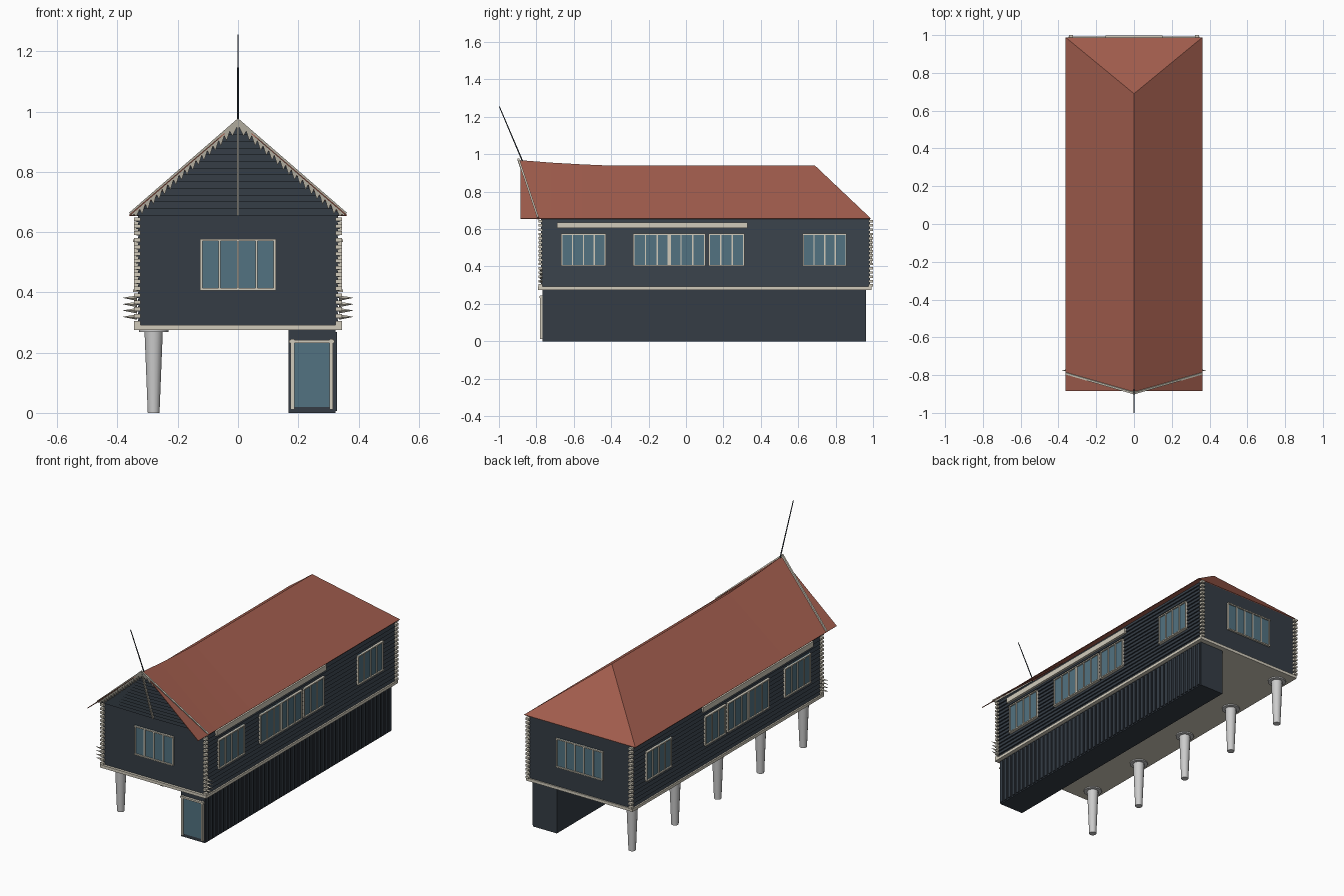
import bpy, bmesh
from mathutils import Vector, Matrix

if "Cube" in bpy.data.objects:
    bpy.data.objects.remove(bpy.data.objects["Cube"])


def mat(name, r, g, b):
    m = bpy.data.materials.new(name)
    m.diffuse_color = (r, g, b, 1)
    m.use_nodes = True
    m.node_tree.nodes["Principled BSDF"].inputs["Base Color"].default_value = m.diffuse_color
    return m


DARK = mat("dark_timber", 0.035, 0.046, 0.06)
ROOF = mat("roof_tile", 0.36, 0.11, 0.075)
CREAM = mat("cream_trim", 0.64, 0.6, 0.5)
GLASS = mat("window_glass", 0.085, 0.17, 0.22)


def finish(name, bm, material=None):
    bmesh.ops.recalc_face_normals(bm, faces=bm.faces)
    me = bpy.data.meshes.new(name)
    bm.to_mesh(me)
    bm.free()
    ob = bpy.data.objects.new(name, me)
    bpy.context.collection.objects.link(ob)
    if material:
        me.materials.append(material)
    return ob


def add_box(bm, x0, x1, y0, y1, z0, z1):
    m = Matrix.Translation(((x0 + x1) / 2, (y0 + y1) / 2, (z0 + z1) / 2))
    m = m @ Matrix.Diagonal((abs(x1 - x0), abs(y1 - y0), abs(z1 - z0), 1))
    bmesh.ops.create_cube(bm, size=1, matrix=m)


def boxes(name, items, material=None):
    bm = bmesh.new()
    for b in items:
        add_box(bm, *b)
    return finish(name, bm, material)


def add_prism(bm, pts, offset):
    """Polygon extruded by an offset vector."""
    a = [bm.verts.new(p) for p in pts]
    b = [bm.verts.new(Vector(p) + Vector(offset)) for p in pts]
    bm.faces.new(a)
    bm.faces.new(b[::-1])
    for i in range(len(a)):
        j = (i + 1) % len(a)
        bm.faces.new((a[i], b[i], b[j], a[j]))


def add_rod(bm, p, q, r1, r2, n):
    p, q = Vector(p), Vector(q)
    rot = (q - p).to_track_quat('Z', 'Y').to_matrix().to_4x4()
    bmesh.ops.create_cone(bm, cap_ends=True, segments=n, radius1=r1, radius2=r2,
                          depth=(q - p).length, matrix=Matrix.Translation((p + q) / 2) @ rot)


# upper storey: clapboard profile on both sides, run front to back
Y0, Y1, Z0, Z1, N = -0.775, 0.985, 0.29, 0.657, 16
step = (Z1 - Z0) / N
right = []
for i in range(N):
    right += [(0.338, Z0 + i * step), (0.330, Z0 + (i + 1) * step)]
outline = right + [(-x, z) for x, z in reversed(right)]
bm = bmesh.new()
add_prism(bm, [(x, Y0, z) for x, z in outline], (0, Y1 - Y0, 0))
finish("upper_walls", bm, DARK)

# floor slab
boxes("floor_slab", [(-0.346, 0.346, -0.79, 0.992, 0.275, 0.292)], CREAM)

# notched corner trim
teeth = []
for sx in (-1, 1):
    for y0, y1 in ((-0.788, -0.766), (0.976, 1.0)):
        for i in range(N):
            z = Z0 + (i + 0.1) * step
            teeth.append((sx * 0.324, sx * 0.345, y0, y1, z, z + step * 0.55))
boxes("corner_trim", teeth, CREAM)

# pointed spikes low on the front corners
bm = bmesh.new()
for sx in (-1, 1):
    for i in range(4):
        z = 0.318 + i * 0.021
        add_rod(bm, (sx * 0.335, -0.775, z), (sx * 0.382, -0.775, z + 0.001), 0.009, 0.0005, 4)
finish("corner_spikes", bm, CREAM)


# windows: bars and panes laid out on a side wall (x) or end wall (y)
def window(name, axis, face, out, u0, u1, z0, z1, panes, thick=()):
    def place(a, b, c, d, lo, hi):
        n0, n1 = face + out * lo, face + out * hi
        return (n0, n1, a, b, c, d) if axis == 'x' else (a, b, n0, n1, c, d)
    bars = [place(u0 - 0.004, u1 + 0.004, z, z + 0.007, -0.01, 0.012) for z in (z0, z1 - 0.007)]
    for i in range(panes + 1):
        u = u0 + (u1 - u0) * i / panes
        w = 0.009 if i in thick else 0.0035
        bars.append(place(u - w, u + w, z0, z1, -0.01, 0.009))
    boxes(name + "_frame", bars, CREAM)
    boxes(name + "_glass", [place(u0, u1, z0, z1, -0.01, 0.004)], GLASS)


window("front_window", 'y', -0.775, -1, -0.122, 0.122, 0.407, 0.578, 4)
window("back_window", 'y', 0.985, 1, -0.148, 0.148, 0.407, 0.578, 5)
for side, sx in (("right", 1), ("left", -1)):
    for nm, a, b, n, thick in (("front", -0.665, -0.432, 4, ()), ("middle", -0.28, 0.10, 6, (3,)),
                               ("inner", 0.124, 0.308, 3, ()), ("rear", 0.628, 0.855, 4, ())):
        window(f"{side}_{nm}_window", 'x', sx * 0.337, sx, a, b, 0.402, 0.575, n, thick)
    # long fascia board above the windows
    boxes(side + "_fascia", [(sx * 0.325, sx * 0.346, -0.69, 0.33, 0.605, 0.636)], CREAM)

# roof: hipped at the back, ridge sweeping up to the front
bm = bmesh.new()
rows = [(-0.885, 0.968), (-0.72, 0.955), (-0.56, 0.946), (-0.4, 0.939), (0.69, 0.939)]
ridge = [bm.verts.new((0, y, z)) for y, z in rows]
back = []
for sx in (-1, 1):
    eave = [bm.verts.new((sx * 0.362, y, 0.657)) for y, z in rows]
    corner = bm.verts.new((sx * 0.362, 0.988, 0.657))
    back.append(corner)
    for i in range(len(rows) - 1):
        bm.faces.new((ridge[i], ridge[i + 1], eave[i + 1], eave[i]))
    bm.faces.new((ridge[-1], corner, eave[-1]))
bm.faces.new((ridge[-1], back[0], back[1]))
roof = finish("roof", bm, ROOF)
sol = roof.modifiers.new("thickness", 'SOLIDIFY')
sol.thickness = 0.004
sol.offset = -1


# leaning front gable
def lean(z):
    return -0.778 - (z - 0.655) * 0.335


bm = bmesh.new()
add_prism(bm, [(x, lean(z), z) for x, z in ((-0.345, 0.655), (0.345, 0.655), (0, 0.958))], (0, 0.006, 0))
rows_n = 13
for i in range(rows_n):
    za, zb = (0.655 + 0.29 * (i + k) / rows_n for k in (0, 1))
    wa, wb = ((0.955 - z) * 1.13 for z in (za, zb))
    for sx in (-1, 1):
        add_prism(bm, [(0, lean(za) - 0.012, za), (sx * wa, lean(za) - 0.006, za),
                       (sx * wb, lean(zb) - 0.001, zb), (0, lean(zb) - 0.001, zb)], (0, 0.006, 0))
finish("gable_boards", bm, DARK)

# bargeboards with a toothed lower edge
bm = bmesh.new()
for sx in (-1, 1):
    pts = [(0, 0.978), (0.362, 0.664), (0.350, 0.655)]
    for i in range(18):
        x = 0.345 - i * 0.0187
        z = 0.978 - x * 0.867 - 0.019
        pts += [(x, z), (x - 0.008, max(z - 0.017, 0.652))]
    pts.append((0, 0.955))
    add_prism(bm, [(sx * x, lean(z) - 0.016, z) for x, z in pts], (0, 0.01, 0))
finish("bargeboards", bm, CREAM)

# centre post of the gable
bm = bmesh.new()
add_prism(bm, [(x, lean(z) - 0.018, z) for x, z in
               ((-0.004, 0.655), (0.004, 0.655), (0.004, 0.97), (-0.004, 0.97))], (0, 0.014, 0))
finish("gable_post", bm, CREAM)

# slanted pole at the ridge end
bm = bmesh.new()
add_rod(bm, (0, -0.875, 0.965), (0, -0.998, 1.255), 0.0035, 0.0025, 6)
finish("ridge_pole", bm, DARK)

# lower storey along the right side, with vertical battens
boxes("lower_walls", [(0.167, 0.323, -0.768, 0.962, 0, 0.276)], DARK)
boxes("lower_battens", [(0.32, 0.329, y, y + 0.022, 0.006, 0.268)
                        for y in (-0.765 + i * 0.0347 for i in range(50))], DARK)

# door
boxes("door_frame", [(0.175, 0.187, -0.78, -0.76, 0.012, 0.245),
                     (0.304, 0.316, -0.78, -0.76, 0.012, 0.245),
                     (0.17, 0.321, -0.782, -0.76, 0.232, 0.242)], CREAM)
boxes("door_glass", [(0.187, 0.304, -0.772, -0.76, 0.02, 0.232)], GLASS)

# tapered round pillars on the left
for i in range(5):
    y = 0.90 - i * 0.3975
    bm = bmesh.new()
    add_rod(bm, (-0.28, y, 0), (-0.28, y, 0.268), 0.02, 0.031, 14)
    add_rod(bm, (-0.28, y, 0.268), (-0.28, y, 0.277), 0.05, 0.05, 14)
    ob = finish(f"pillar_{i + 1}", bm)
    bpy.ops.object.select_all(action='DESELECT')
    bpy.context.view_layer.objects.active = ob
    ob.select_set(True)
    bpy.ops.object.shade_smooth_by_angle()
